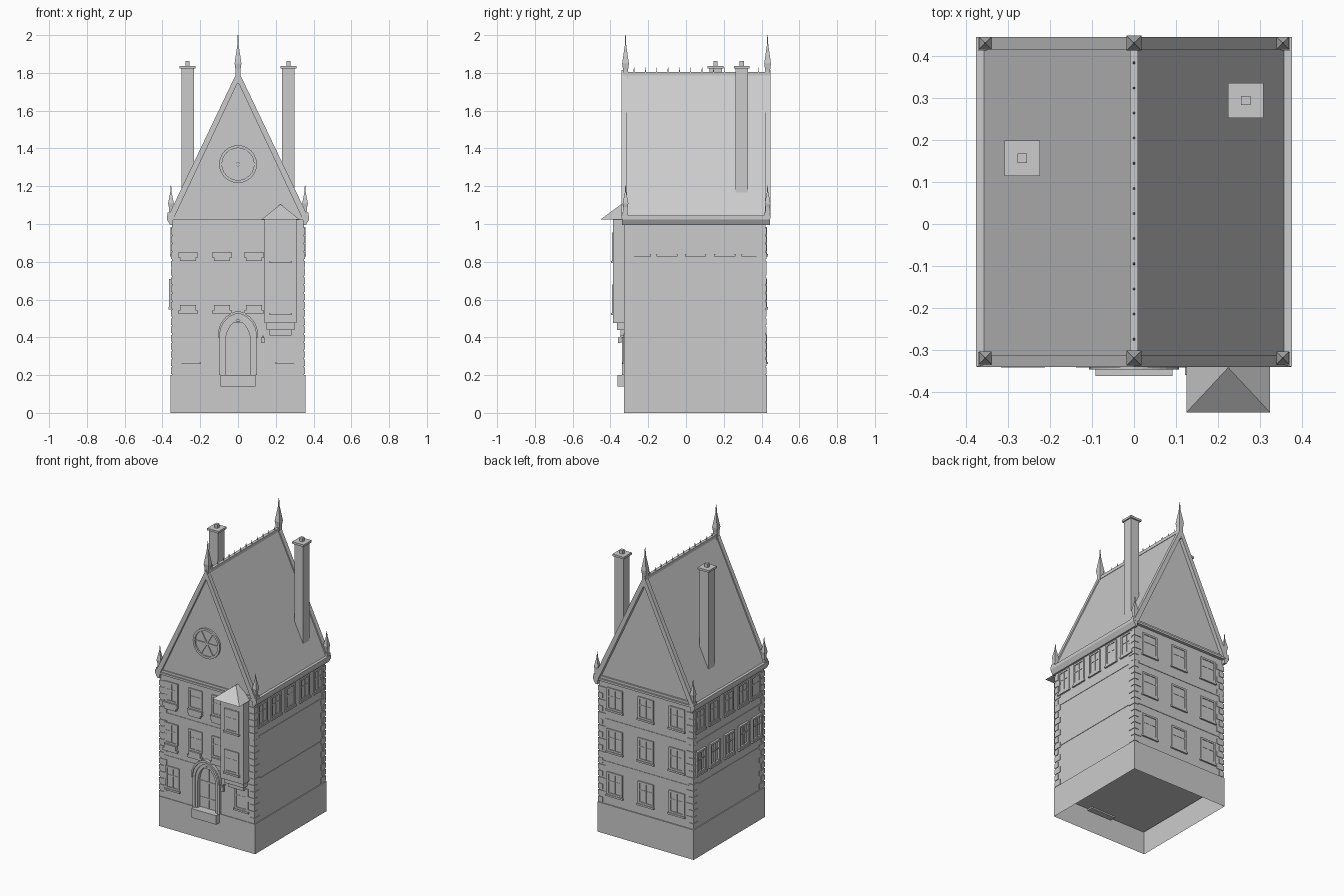
import bpy, bmesh, math
from mathutils import Matrix, Vector

if "Cube" in bpy.data.objects:
    bpy.data.objects.remove(bpy.data.objects["Cube"])

parts = {}
I = Matrix.Identity(4)

def bm_of(name):
    return parts.setdefault(name, bmesh.new())

def loft(name, a, b, M=I):
    """Closed solid between two matching point loops."""
    bm = bm_of(name)
    va = [bm.verts.new(M @ Vector(p)) for p in a]
    vb = [bm.verts.new(M @ Vector(p)) for p in b]
    fs = [bm.faces.new(va), bm.faces.new(vb[::-1])]
    for i in range(len(a)):
        j = (i + 1) % len(a)
        fs.append(bm.faces.new((va[i], vb[i], vb[j], va[j])))
    bmesh.ops.recalc_face_normals(bm, faces=fs)

def box(name, x0, x1, y0, y1, z0, z1, M=I):
    q = [(x0, y0), (x1, y0), (x1, y1), (x0, y1)]
    loft(name, [(x, y, z0) for x, y in q], [(x, y, z1) for x, y in q], M)

def prism(name, pts, y0, y1, M=I):
    loft(name, [(x, y0, z) for x, z in pts], [(x, y1, z) for x, z in pts], M)

def ring(name, outer, inner, y0, y1):
    """Strip between two matching open paths, extruded along y."""
    bm = bm_of(name)
    v = [[bm.verts.new((x, y, z)) for x, z in p]
         for p, y in ((outer, y0), (inner, y0), (inner, y1), (outer, y1))]
    fs = []
    for i in range(len(outer) - 1):
        for k in range(4):
            m = (k + 1) % 4
            fs.append(bm.faces.new((v[k][i], v[k][i+1], v[m][i+1], v[m][i])))
    for i in (0, -1):
        fs.append(bm.faces.new([v[k][i] for k in range(4)]))
    bmesh.ops.recalc_face_normals(bm, faces=fs)

def pyramid(name, x, y, z, r0, r1, h):
    q = [(-1, -1), (1, -1), (1, 1), (-1, 1)]
    loft(name, [(x+a*r0, y+b*r0, z) for a, b in q], [(x+a*r1, y+b*r1, z+h) for a, b in q])

def arch(w, base, spring, h, n=8):
    """Pointed arch path from left foot over the apex to right foot."""
    R = (w*w + h*h) / (2*w)
    end = math.acos((R - w) / R)
    right = [(w - R + R*math.cos(end*i/n), spring + R*math.sin(end*i/n)) for i in range(n + 1)]
    right = [(w, base)] + right
    return [(-x, z) for x, z in right] + right[-2::-1]

def window(x, y, z0, z1, ang=0, w=0.1, d=0.007, sill=True):
    M = Matrix.Translation((x, y, 0)) @ Matrix.Rotation(math.radians(ang), 4, 'Z')
    h, t = w/2, 0.012
    tr = z0 + 0.6*(z1 - z0)
    box("window_glass", -h+t, h-t, -0.002, 0.002, z0+t, z1-t, M)
    for s in (-1, 1):
        a, b = sorted((s*h, s*(h-t)))
        box("window_frames", a, b, -d, 0.002, z0, z1, M)
    for a, b in ((z0, z0+t), (z1-t, z1)):
        box("window_frames", -h+t, h-t, -d, 0.002, a, b, M)
    box("window_bars", -0.004, 0.004, -d*0.7, 0.002, z0+t, z1-t, M)
    box("window_bars", -h+t, h-t, -d*0.6, 0.002, tr-0.004, tr+0.004, M)
    if sill:
        box("window_sills", -h-0.006, h+0.006, -d-0.004, 0.002, z0-0.012, z0, M)

W, F, B = 0.35, -0.325, 0.422      # half width, front and back wall
ROWS = ((0.27, 0.42), (0.56, 0.71), (0.84, 0.985))

# walls, plinth (open below), string courses
box("walls", -W, W, F, B, 0.15, 1.03)
box("plinth", -0.357, 0.357, F-0.004, B+0.007, 0, 0.2)
bm = parts["plinth"]
bmesh.ops.delete(bm, geom=[f for f in bm.faces if f.calc_center_median().z < 0.01], context='FACES_ONLY')
for z in (0.475, 0.76):
    box("string_courses", -W-0.003, W+0.003, F-0.003, B+0.003, z, z+0.012)

# corner quoins
for i in range(18):
    z = 0.205 + i*0.0435
    e = 0.05 if i % 2 else 0.03
    for sx in (-1, 1):
        for y0, y1 in ((F-0.004, F+0.08-e), (B-0.08+e, B+0.004)):
            x0, x1 = sorted((sx*(W+0.004), sx*(W-e)))
            box("quoins", x0, x1, y0, y1, z, z+0.034)

# front windows with boxes below them
for x in (-0.265, -0.085, 0.085):
    for r, (z0, z1) in enumerate(ROWS[1:]):
        window(x, F, z0+0.01, z1, sill=False)
        a, b = (0.043, 0.053) if r else (0.053, 0.043)
        prism("window_boxes", [(x-a, z0-0.035), (x+a, z0-0.035), (x+a, z0-0.018), (x+b, z0-0.018),
                               (x+b, z0+0.01), (x-b, z0+0.01), (x-b, z0-0.018), (x-a, z0-0.018)],
              F-0.018, F+0.002)
for x in (-0.255, 0.255):
    window(x, F, *ROWS[0])

# back, right and left windows
for z0, z1 in ROWS:
    for x in (-0.23, 0, 0.23):
        window(x, B, z0, z1, 180, w=0.115)
for y in (-0.24, -0.10, 0.05, 0.205, 0.35):
    window(W, y, *ROWS[2], 90)
    window(-W, y, *ROWS[2], -90)
    window(-W, y, *ROWS[1], -90, d=0.014)

# pointed doorway: recess, stepped mouldings, door, step, lantern
prism("door_cutter", arch(0.066, 0.19, 0.38, 0.115), F-0.05, F+0.025)
ring("door_hood", arch(0.107, 0.40, 0.41, 0.13), arch(0.096, 0.40, 0.41, 0.117), F-0.022, F+0.002)
ring("door_moulding_outer", arch(0.1, 0.2, 0.41, 0.12), arch(0.082, 0.2, 0.395, 0.118), F-0.014, F+0.002)
ring("door_moulding_inner", arch(0.083, 0.2, 0.395, 0.119), arch(0.066, 0.2, 0.38, 0.115), F-0.007, F+0.025)
prism("door", arch(0.066, 0.2, 0.38, 0.115), F+0.018, F+0.026)
box("door_battens", -0.003, 0.003, F+0.014, F+0.02, 0.2, 0.485)
for z in (0.26, 0.37):
    box("door_battens", -0.064, 0.064, F+0.015, F+0.02, z, z+0.01)
box("door_step", -0.092, 0.092, -0.363, -0.29, 0.14, 0.2)
box("lantern", 0.122, 0.141, -0.36, -0.342, 0.37, 0.4)
box("lantern", 0.129, 0.134, -0.35, F, 0.4, 0.41)

# oriel bay with corbels and hipped roof
box("bay", 0.14, 0.31, -0.386, F+0.01, 0.475, 1.03)
box("bay_corbels", 0.152, 0.298, -0.365, F+0.01, 0.44, 0.475)
box("bay_corbels", 0.167, 0.283, -0.347, F+0.01, 0.41, 0.44)
for z in (0.53, 0.805):
    window(0.225, -0.386, z, z+0.15, w=0.105)
bm = bm_of("bay_roof")
v = [bm.verts.new(p) for p in ((0.125, -0.45, 1.025), (0.325, -0.45, 1.025), (0.325, F, 1.025),
                               (0.125, F, 1.025), (0.225, -0.343, 1.105), (0.225, F, 1.105))]
for f in ((0, 3, 2, 1), (0, 1, 4), (1, 2, 5, 4), (3, 0, 4, 5), (2, 3, 5)):
    bm.faces.new([v[i] for i in f])

# gable walls, roof and raised rakes
prism("gable", [(-0.35, 1.02), (0.35, 1.02), (0, 1.765)], F, B)
ring("roof", [(-0.365, 1.03), (0, 1.8), (0.365, 1.03)], [(-0.345, 1.02), (0, 1.755), (0.345, 1.02)], -0.33, 0.435)
for y0, y1 in ((-0.341, -0.313), (0.417, 0.447)):
    ring("rakes", [(-0.375, 1.03), (0, 1.815), (0.375, 1.03)],
         [(-0.34, 1.03), (0, 1.752), (0.34, 1.03)], y0, y1)
for y0, y1 in ((-0.338, F+0.01), (B-0.01, 0.442)):
    box("gable_cornice", -0.36, 0.36, y0, y1, 1.022, 1.036)
    box("gable_cornice", -0.35, 0.35, (y0+F)/2 if y0 < 0 else y0, y1 if y0 < 0 else (y1+B)/2, 1.036, 1.052)
for s in (-1, 1):
    prism("eaves", [(s*0.345, 0.995), (s*0.36, 0.995), (s*0.377, 1.025), (s*0.377, 1.045),
                    (s*0.345, 1.045)], -0.34, 0.446)

# ridge with spikes
box("ridge", -0.01, 0.01, -0.33, 0.435, 1.785, 1.806)
for i in range(12):
    pyramid("ridge_spikes", 0, -0.275 + i*0.06, 1.8, 0.003, 0.001, 0.028)

# finials on the gable peaks and corners
def finial(x, y, z, r, h):
    pyramid("finials", x, y, z, r*0.75, r*0.75, h*0.3)
    pyramid("finials", x, y, z+h*0.3, r*0.75, r, h*0.12)
    pyramid("finials", x, y, z+h*0.42, r, r*0.2, h*0.38)
    pyramid("finials", x, y, z+h*0.8, r*0.2, r*0.08, h*0.2)
for y in (-0.32, 0.432):
    finial(0, y, 1.74, 0.018, 0.26)
    for x in (-0.355, 0.355):
        finial(x, y, 1.04, 0.015, 0.165)
        box("finial_bases", x-0.018, x+0.018, y-0.018, y+0.014, 1.025, 1.06)

# chimneys
for x, y in ((-0.267, 0.157), (0.267, 0.295)):
    pyramid("chimneys", x, y, 1.1, 0.033, 0.033, 0.725)
    pyramid("chimney_caps", x, y, 1.823, 0.042, 0.042, 0.014)
    pyramid("chimney_pots", x, y, 1.835, 0.011, 0.011, 0.027)

# round gable window with six spokes
def circle(r, n=24):
    return [(r*math.cos(2*math.pi*i/n), 1.317 + r*math.sin(2*math.pi*i/n)) for i in range(n + 1)]
ring("rose_frame", circle(0.1), circle(0.085), F-0.012, F+0.002)
prism("rose_glass", circle(0.086)[:-1], F-0.002, F+0.002)
prism("rose_hub", circle(0.012, 12)[:-1], F-0.01, F+0.002)
for i in range(6):
    M = Matrix.Translation((0, F, 1.317)) @ Matrix.Rotation(math.radians(i*60), 4, 'Y')
    box("rose_spokes", 0.008, 0.088, -0.008, 0.002, -0.004, 0.004, M)

# turn every part into an object
for name, bm in parts.items():
    if name != "plinth":
        bmesh.ops.remove_doubles(bm, verts=bm.verts, dist=1e-6) if name in ("rose_frame",) else None
    me = bpy.data.meshes.new(name)
    bm.to_mesh(me)
    bm.free()
    bpy.context.collection.objects.link(bpy.data.objects.new(name, me))

# cut the doorway recess
cutter = bpy.data.objects["door_cutter"]
cutter.hide_render = True
cutter.hide_viewport = True
mod = bpy.data.objects["walls"].modifiers.new("doorway", 'BOOLEAN')
mod.operation = 'DIFFERENCE'
mod.object = cutter
